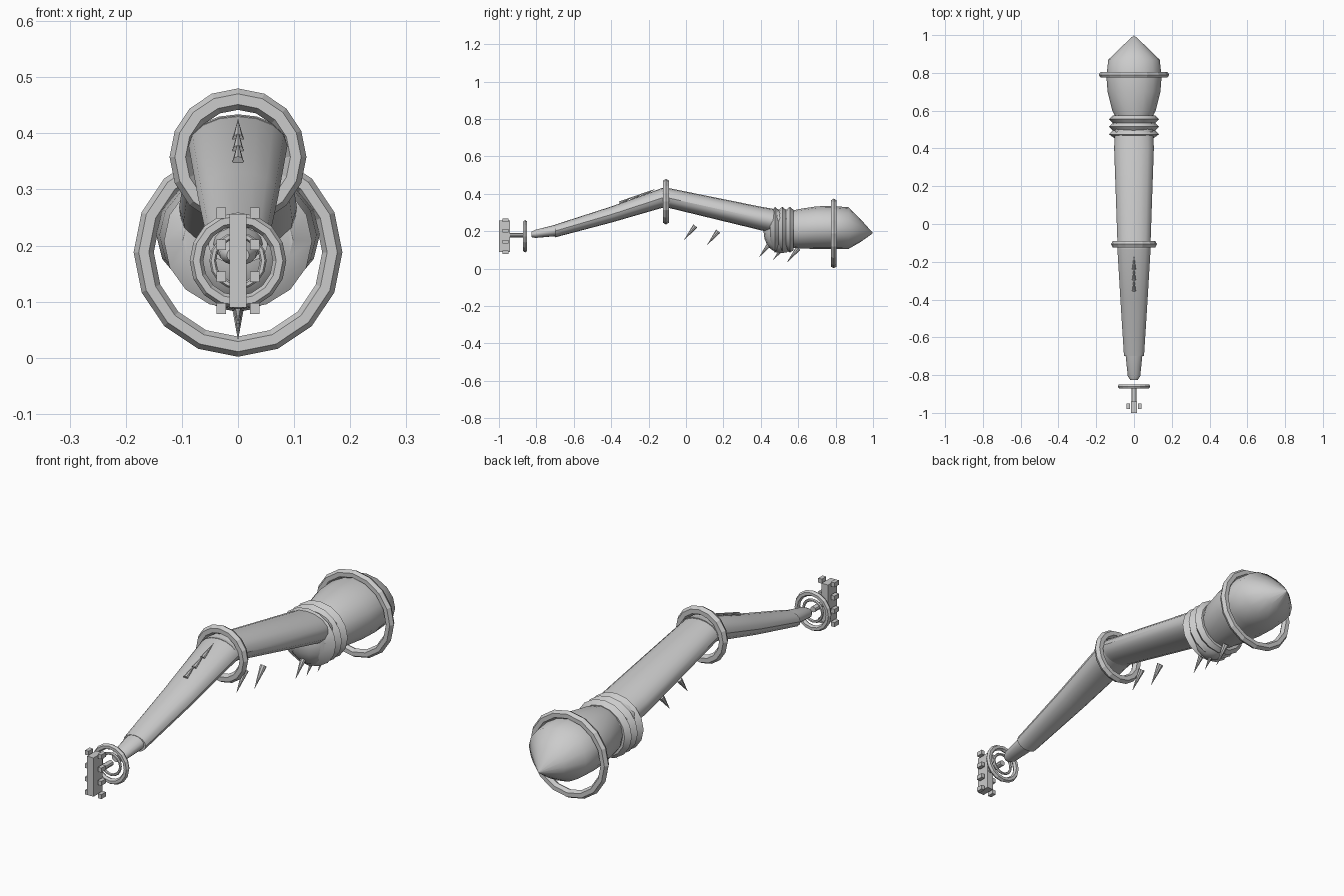
import bpy, bmesh, math
from mathutils import Vector

if "Cube" in bpy.data.objects:
    bpy.data.objects.remove(bpy.data.objects["Cube"], do_unlink=True)

grey = bpy.data.materials.new("light grey")
grey.use_nodes = True
COLOUR = (0.6, 0.6, 0.6, 1)
grey.diffuse_color = COLOUR
grey.node_tree.nodes["Principled BSDF"].inputs["Base Color"].default_value = COLOUR


def finish(obj, name, smooth=None):
    obj.name = name
    obj.data.materials.clear()
    obj.data.materials.append(grey)
    if smooth:
        bpy.ops.object.select_all(action="DESELECT")
        obj.select_set(True)
        bpy.context.view_layer.objects.active = obj
        bpy.ops.object.shade_smooth_by_angle(angle=math.radians(smooth))
    return obj


def loft(name, stations, sides=16, smooth=35):
    """Elliptical sections along y: (y, z, half width, half height)."""
    bm = bmesh.new()
    loops = []
    for y, z, rx, rz in stations:
        ring = []
        for i in range(sides):
            a = math.tau * i / sides
            ring.append(bm.verts.new((rx * math.cos(a), y, z + rz * math.sin(a))))
        loops.append(ring)
    for a, b in zip(loops, loops[1:]):
        for i in range(sides):
            j = (i + 1) % sides
            bm.faces.new((a[i], a[j], b[j], b[i]))
    bm.faces.new(loops[0])
    bm.faces.new(loops[-1])
    bmesh.ops.recalc_face_normals(bm, faces=bm.faces)
    mesh = bpy.data.meshes.new(name)
    bm.to_mesh(mesh)
    bm.free()
    obj = bpy.data.objects.new(name, mesh)
    bpy.context.collection.objects.link(obj)
    return finish(obj, name, smooth)


def hoop(name, y, z, major, minor, segments=16):
    bpy.ops.mesh.primitive_torus_add(
        major_radius=major, minor_radius=minor, major_segments=segments,
        minor_segments=6, location=(0, y, z), rotation=(math.pi / 2, 0, 0))
    finish(bpy.context.object, name)


def spike(name, base, tip, radius):
    base, tip = Vector((0, *base)), Vector((0, *tip))
    axis = tip - base
    bpy.ops.mesh.primitive_cone_add(
        vertices=8, radius1=radius, radius2=0, depth=axis.length,
        location=(base + tip) / 2, rotation=axis.to_track_quat("Z", "Y").to_euler())
    finish(bpy.context.object, name)


def box(name, centre, size):
    bpy.ops.mesh.primitive_cube_add(size=1, location=centre)
    obj = bpy.context.object
    for v in obj.data.vertices:
        v.co = Vector(c * s for c, s in zip(v.co, size))
    finish(obj, name)


# Arm segments
loft("wrist_tip", [(-0.825, 0.183, 0.02, 0.015), (-0.805, 0.186, 0.033, 0.022),
                   (-0.69, 0.205, 0.045, 0.031)])
loft("forearm", [(-0.7, 0.201, 0.053, 0.034), (-0.4, 0.289, 0.072, 0.043),
                 (-0.13, 0.377, 0.088, 0.053), (-0.09, 0.381, 0.088, 0.053)])
loft("upper_arm", [(-0.13, 0.38, 0.086, 0.052), (-0.09, 0.377, 0.088, 0.053),
                   (0.4, 0.268, 0.105, 0.063), (0.58, 0.23, 0.1, 0.07)])

# Shoulder: ridged collar over a rounded joint
ridges = [(0.45, 0.21, 0.098, 0.08)]
for y in (0.475, 0.515, 0.555):
    ridges += [(y, 0.208, 0.132, 0.122), (y + 0.02, 0.206, 0.112, 0.108)]
loft("shoulder_collar", ridges)
bpy.ops.mesh.primitive_uv_sphere_add(segments=16, ring_count=10, radius=1,
                                     location=(0, 0.51, 0.195))
joint = bpy.context.object
for v in joint.data.vertices:
    v.co = Vector((v.co.x * 0.1, v.co.y * 0.095, v.co.z * 0.113))
finish(joint, "shoulder_joint", 35)

# Bulb with a pointed dome at the back
loft("shoulder_bulb", [(0.57, 0.21, 0.1, 0.1), (0.6, 0.213, 0.115, 0.105),
                       (0.7, 0.219, 0.14, 0.114), (0.78, 0.22, 0.146, 0.115),
                       (0.87, 0.217, 0.136, 0.111), (0.93, 0.204, 0.075, 0.064),
                       (0.998, 0.19, 0.002, 0.002)], smooth=50)

# Hoops
hoop("shoulder_hoop", 0.79, 0.188, 0.168, 0.018)
hoop("elbow_hoop", -0.107, 0.358, 0.103, 0.019)
hoop("wrist_hoop", -0.86, 0.173, 0.074, 0.012)
hoop("wrist_inner_hoop", -0.86, 0.173, 0.045, 0.006)

# Forearm and underside spikes
for i in range(3):
    y, z = -0.355 + 0.058 * i, 0.35 + 0.02 * i
    spike(f"forearm_spike_{i + 1}", (y, z), (y + 0.075, z + 0.036), 0.01)
for i, (y, z) in enumerate([(0.05, 0.228), (0.172, 0.2), (0.45, 0.135),
                            (0.525, 0.12), (0.6, 0.108)]):
    spike(f"underside_spike_{i + 1}", (y, z), (y - 0.062, z - 0.077), 0.014)

# End plate on a short shaft, with studs along both sides
loft("plate_shaft", [(-0.945, 0.178, 0.013, 0.012), (-0.86, 0.178, 0.013, 0.012)], 10)
box("end_plate", (0, -0.97, 0.173), (0.03, 0.06, 0.166))
for i in range(4):
    for side, x in (("left", 0.03), ("right", -0.03)):
        box(f"{side}_stud_{i + 1}", (x, -0.965, 0.088 + 0.0567 * i), (0.017, 0.03, 0.019))
